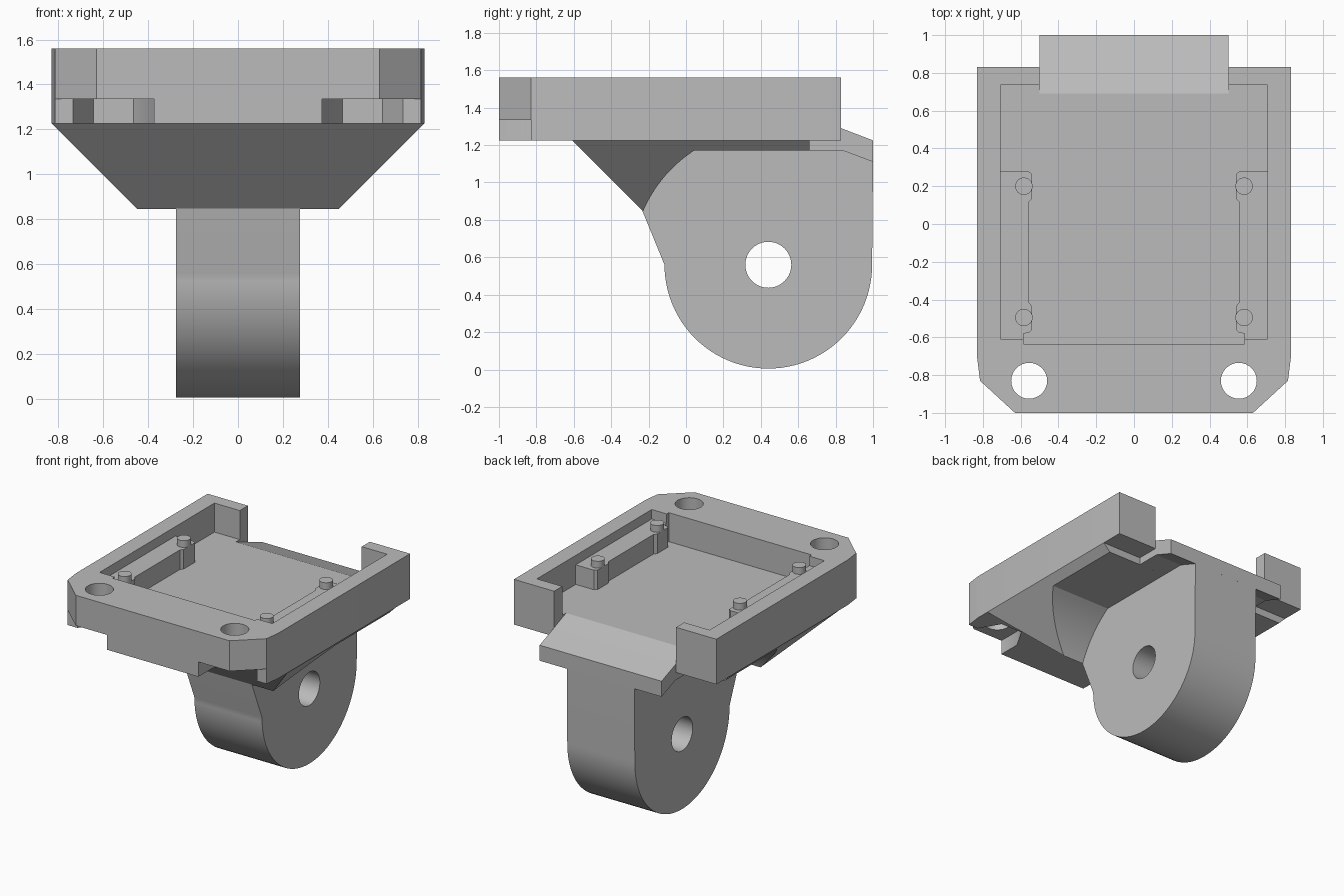
import bpy, bmesh, math

old = bpy.data.objects.get("Cube")
if old:
    bpy.data.objects.remove(old, do_unlink=True)

grey = bpy.data.materials.new("plain_grey")
grey.use_nodes = True
COLOUR = (0.5, 0.5, 0.5, 1)
grey.diffuse_color = COLOUR
grey.node_tree.nodes["Principled BSDF"].inputs["Base Color"].default_value = COLOUR


def finish(name, bm):
    bmesh.ops.recalc_face_normals(bm, faces=bm.faces)
    mesh = bpy.data.meshes.new(name)
    bm.to_mesh(mesh)
    bm.free()
    mesh.materials.append(grey)
    obj = bpy.data.objects.new(name, mesh)
    bpy.context.collection.objects.link(obj)
    return obj


def prism(name, points, lo, hi, axis="z"):
    """Extrude a flat profile: (x, y) along z, or (y, z) along x."""
    bm = bmesh.new()
    place = (lambda a, b, c: (a, b, c)) if axis == "z" else (lambda a, b, c: (c, a, b))
    low = [bm.verts.new(place(a, b, lo)) for a, b in points]
    high = [bm.verts.new(place(a, b, hi)) for a, b in points]
    bm.faces.new(low)
    bm.faces.new(high)
    for i in range(len(points)):
        j = (i + 1) % len(points)
        bm.faces.new((low[i], low[j], high[j], high[i]))
    return finish(name, bm)


def box(name, x, y, z):
    return prism(name, [(x[0], y[0]), (x[1], y[0]), (x[1], y[1]), (x[0], y[1])], *z)


def arc(cx, cy, r, start, end, steps):
    angles = [math.radians(start + (end - start) * i / steps) for i in range(steps + 1)]
    return [(cx + r * math.cos(a), cy + r * math.sin(a)) for a in angles]


def circle(cx, cy, r, steps=32):
    return arc(cx, cy, r, 0, 360, steps)[:-1]


def activate(obj):
    bpy.ops.object.select_all(action="DESELECT")
    obj.select_set(True)
    bpy.context.view_layer.objects.active = obj


def cut(obj, *cutters):
    for cutter in cutters:
        mod = obj.modifiers.new("cut", "BOOLEAN")
        mod.operation = "DIFFERENCE"
        mod.solver = "EXACT"
        mod.object = cutter
        activate(obj)
        bpy.ops.object.modifier_apply(modifier=mod.name)
        bpy.data.objects.remove(cutter, do_unlink=True)


def smooth(obj):
    activate(obj)
    bpy.ops.object.shade_smooth_by_angle(angle=math.radians(30))


def mirrored(points):
    return points + [(-x, y) for x, y in reversed(points)]


BOTTOM, FLOOR, RIM = 1.225, 1.345, 1.56
PIVOT = (0.44, 0.56)

# Tray with chamfered front corners, pocket and open back
tray = prism("tray", mirrored([(0.63, -1), (0.815, -0.83), (0.83, -0.71), (0.83, 0.83)]), BOTTOM, RIM)
pocket = mirrored([(0.585, -0.635), (0.585, -0.61), (0.708, -0.61), (0.708, 0.735)])
cut(tray, prism("pocket_cutter", pocket, FLOOR, 2),
    box("back_cutter", (-0.5, 0.5), (0.66, 1.2), (1, 2)))

# Screw holes with hexagonal nut recesses and relieved front corners
for side in (-1, 1):
    x = side * 0.555
    cut(tray,
        prism("hole_cutter", circle(x, -0.83, 0.095), 1, 2),
        prism("nut_cutter", circle(x, -0.83, 0.18, 6), 1, 1.335),
        box("corner_cutter", sorted((side * 0.375, side * 1.2)), (-1.2, -0.83), (1, 1.335)))
smooth(tray)

# Sloping lip through the back opening
prism("back_lip", [(0.655, FLOOR), (0.69, FLOOR), (0.83, 1.29), (1, 1.225),
                   (1, 1.11), (0.84, 1.17), (0.655, 1.17)], -0.5, 0.5, "x")

# Tapered support, cleared on both sides around the pivot
support = box("support", (-0.45, 0.45), (-0.23, 0.66), (0.845, BOTTOM))
for v in support.data.vertices:
    if v.co.z > 1:
        v.co.x += math.copysign(0.38, v.co.x)
        if v.co.y < 0:
            v.co.y -= 0.38
clearance = arc(*PIVOT, 0.728, 123.1, 200, 24) + [(1.5, 0.3), (1.5, 1.17)]
cut(support, prism("left_clearance", clearance, 0.275, 1.2, "x"),
    prism("right_clearance", clearance, -1.2, -0.275, "x"))
smooth(support)

# Rounded pivot arm with through hole
arm_profile = arc(*PIVOT, 0.555, 180, 360, 48) + [(1, 1.12), (0.84, 1.2), (-0.23, 1.2), (-0.232, 0.845)]
arm = prism("pivot_arm", arm_profile, -0.277, 0.277, "x")
cut(arm, prism("pivot_cutter", circle(*PIVOT, 0.123, 40), -1, 1, "x"))
smooth(arm)

# Ledges, posts and locating pegs along both sides of the pocket
for side, label in ((1, "left"), (-1, "right")):
    ledge = [(0.72, -0.62), (0.585, -0.62), (0.585, -0.58), (0.555, -0.575), (0.54, -0.56),
             (0.54, -0.435), (0.557, -0.415), (0.557, 0.115), (0.54, 0.135),
             (0.54, 0.265), (0.56, 0.28), (0.72, 0.28)]
    prism(label + "_ledge", [(side * x, y) for x, y in ledge], FLOOR - 0.02, 1.49)
    for y, end in ((-0.495, "front"), (0.2, "back")):
        smooth(prism(f"{label}_{end}_peg", circle(side * 0.583, y, 0.046, 24), 1.47, 1.54))
